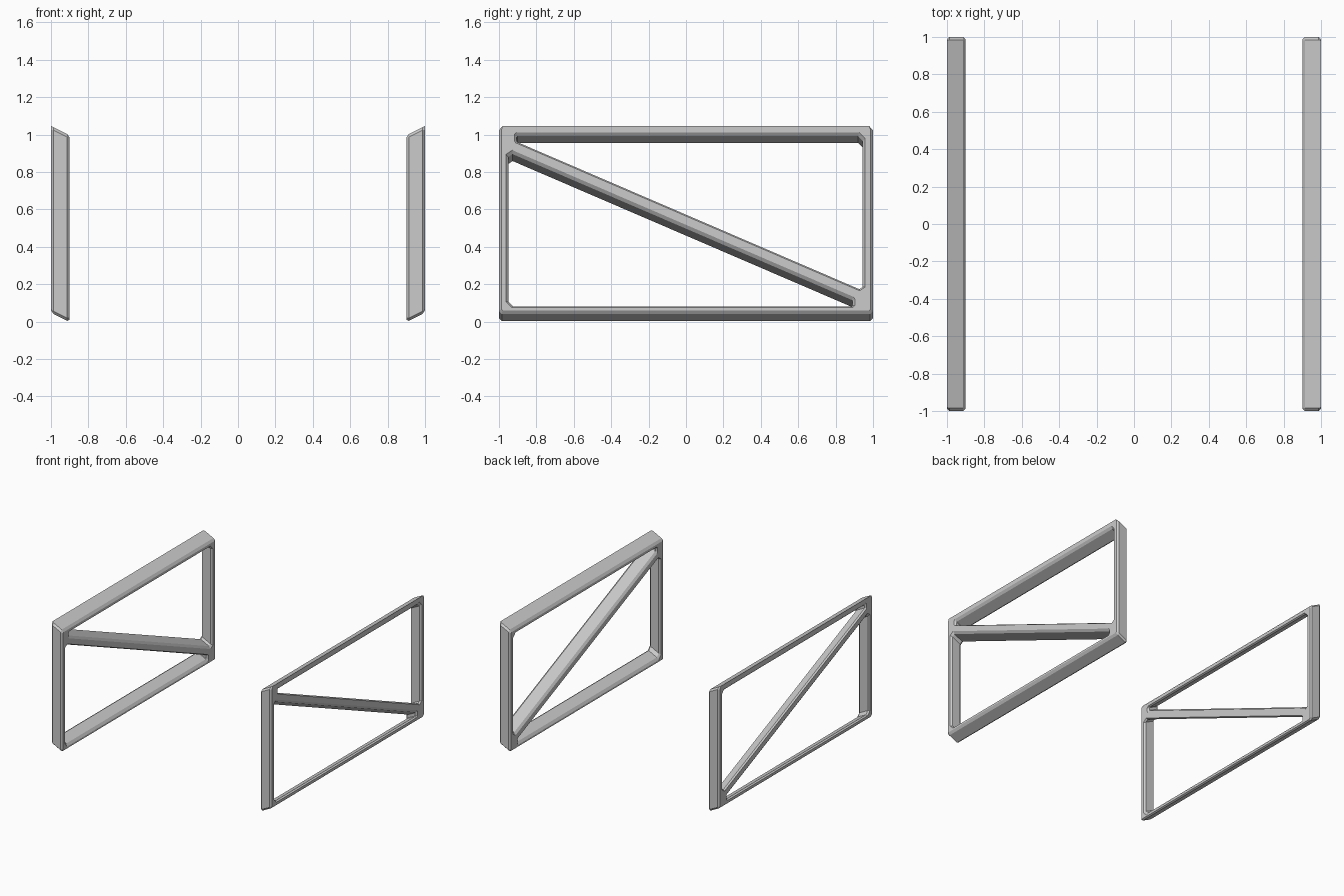
import bpy, bmesh
from mathutils import Vector

if "Cube" in bpy.data.objects:
    bpy.data.objects.remove(bpy.data.objects["Cube"])

D = 0.013                  # edge chamfer
X_OUT, X_IN = 1.0, 0.9     # frame thickness range
TOP, BOT = 1.045, 0.047    # heights on the outer face
SLOPE = 0.5                # frame section leans: z drops towards the inside


def cut_corners(pts, cuts):
    """Replace each corner by two points, moved along its edges by the given cut."""
    out, n = [], len(pts)
    for i in range(n):
        p = Vector(pts[i])
        for q in (Vector(pts[i - 1]), Vector(pts[(i + 1) % n])):
            out.append(p + (q - p).normalized() * cuts[i])
    return out


def offset_left(pts, d):
    """Mitred offset to the left of the walking direction (into the material)."""
    out, n = [], len(pts)
    for i in range(n):
        a = (pts[i] - pts[i - 1]).normalized()
        b = (pts[(i + 1) % n] - pts[i]).normalized()
        na, nb = Vector((-a.y, a.x)), Vector((-b.y, b.x))
        out.append(pts[i] + (na + nb) * (d / (1 + na.dot(nb))))
    return out


def upper_line(y):
    return 0.578 - 0.43 * y


def lower_line(y):
    return 0.503 - 0.43 * y


# Outline (anticlockwise) and the two triangular openings (clockwise), as (y, z)
outline = cut_corners([(-1, BOT), (1, BOT), (1, TOP), (-1, TOP)], [0.015] * 4)
upper_hole = cut_corners([(-0.905, upper_line(-0.905)), (-0.905, 0.998),
                          (0.945, 0.998), (0.945, upper_line(0.945))],
                         [0.004, 0.004, 0.025, 0.02])
lower_hole = cut_corners([(-0.95, 0.087), (-0.95, lower_line(-0.95)),
                          (0.89, lower_line(0.89)), (0.89, 0.087)],
                         [0.025, 0.025, 0.004, 0.004])


def build_frame(name, side):
    bm = bmesh.new()
    caps = ([], [])
    for k, loop in enumerate((outline, upper_hole, lower_hole)):
        inner = offset_left(loop, D)
        rings = []
        for x, pts in ((X_OUT, inner), (X_OUT - D, loop), (X_IN + D, loop), (X_IN, inner)):
            ring = []
            for p in pts:
                z = p.y
                # the top outer edge runs to a sharp ridge
                if k == 0 and x == X_OUT and z > TOP - D - 1e-4:
                    z = TOP
                ring.append(bm.verts.new((side * x, p.x, z + SLOPE * (x - X_OUT))))
            rings.append(ring)
        n = len(loop)
        for r0, r1 in zip(rings, rings[1:]):
            for i in range(n):
                j = (i + 1) % n
                bm.faces.new((r0[i], r0[j], r1[j], r1[i]))
        for cap, ring in zip(caps, (rings[0], rings[-1])):
            cap += [bm.edges.get((ring[i], ring[(i + 1) % n])) for i in range(n)]
    # flat outer and inner faces around the openings
    for cap in caps:
        bmesh.ops.triangle_fill(bm, edges=cap, use_beauty=True, use_dissolve=False,
                                normal=(1, 0, 0))
    bmesh.ops.recalc_face_normals(bm, faces=bm.faces)
    mesh = bpy.data.meshes.new(name)
    bm.to_mesh(mesh)
    bm.free()
    bpy.context.collection.objects.link(bpy.data.objects.new(name, mesh))


# Mirrored pair of side frames with diagonal braces
build_frame("right_side_frame", 1)
build_frame("left_side_frame", -1)
